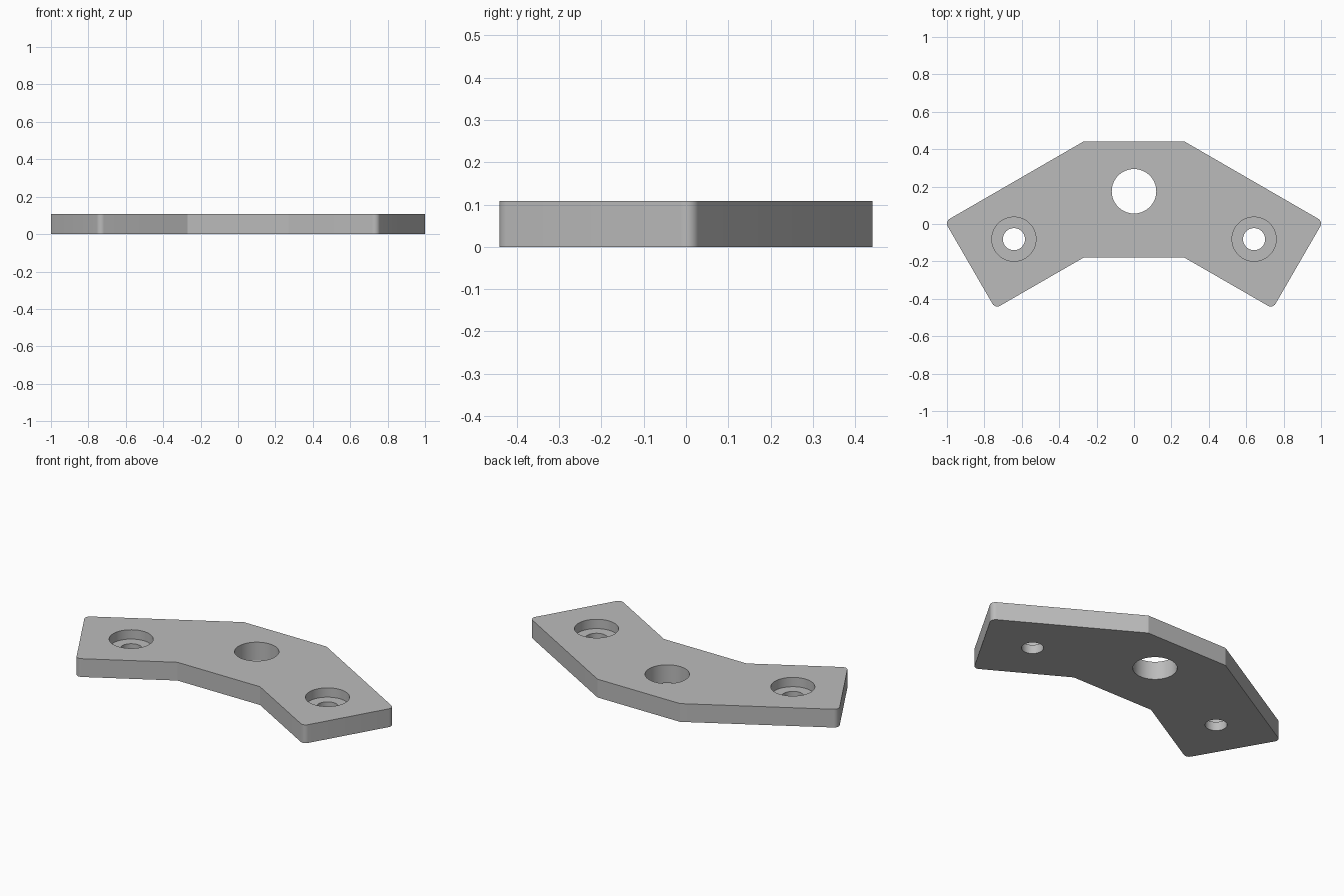
import bpy, bmesh, math

if "Cube" in bpy.data.objects:
    bpy.data.objects.remove(bpy.data.objects["Cube"])

THICK = 0.108
CORNER_R = 0.03
BORE_DEPTH = 0.055

grey = bpy.data.materials.new("plain grey")
grey.diffuse_color = (0.5, 0.5, 0.5, 1)
grey.use_nodes = True
grey.node_tree.nodes["Principled BSDF"].inputs["Base Color"].default_value = grey.diffuse_color


def rounded_corner(x, y, start):
    """Quarter-circle points for a square corner whose first edge normal is at `start` degrees."""
    a0, a1 = math.radians(start), math.radians(start - 90)
    cx = x - CORNER_R * (math.cos(a0) + math.cos(a1))
    cy = y - CORNER_R * (math.sin(a0) + math.sin(a1))
    return [(cx + CORNER_R * math.cos(a0 + (a1 - a0) * i / 8),
             cy + CORNER_R * math.sin(a0 + (a1 - a0) * i / 8)) for i in range(9)]


# Right half of the outline, then its mirror image
half = [(0.27, 0.441)]
half += rounded_corner(1.011, 0.013, 60)
half += rounded_corner(0.742, -0.452, -30)
half += [(0.27, -0.18)]
outline = half + [(-x, y) for x, y in reversed(half)]

# Angled plate
bm = bmesh.new()
base = bm.faces.new([bm.verts.new((x, y, 0)) for x, y in outline])
top = bmesh.ops.extrude_face_region(bm, geom=[base])["geom"]
bmesh.ops.translate(bm, vec=(0, 0, THICK),
                    verts=[v for v in top if isinstance(v, bmesh.types.BMVert)])
bmesh.ops.recalc_face_normals(bm, faces=bm.faces)
mesh = bpy.data.meshes.new("bracket_plate")
bm.to_mesh(mesh)
bm.free()
plate = bpy.data.objects.new("bracket_plate", mesh)
bpy.context.collection.objects.link(plate)
mesh.materials.append(grey)


def drill(name, x, y, radius, bottom):
    """Cut a round hole from above down to the height `bottom`."""
    height = 0.2 - bottom
    bpy.ops.mesh.primitive_cylinder_add(vertices=64, radius=radius, depth=height,
                                        location=(x, y, bottom + height / 2))
    cutter = bpy.context.object
    cutter.name = name
    cutter.data.materials.append(grey)
    mod = plate.modifiers.new(name, "BOOLEAN")
    mod.operation, mod.solver, mod.object = "DIFFERENCE", "EXACT", cutter
    bpy.ops.object.select_all(action="DESELECT")
    plate.select_set(True)
    bpy.context.view_layer.objects.active = plate
    bpy.ops.object.modifier_apply(modifier=name)
    bpy.data.objects.remove(cutter)


# Centre hole and two counterbored screw holes
drill("centre_hole", 0, 0.175, 0.119, -0.1)
for side in (-1, 1):
    drill("counterbore", side * 0.642, -0.081, 0.118, THICK - BORE_DEPTH)
    drill("screw_hole", side * 0.642, -0.081, 0.059, -0.1)

bpy.ops.object.shade_smooth_by_angle(angle=math.radians(20))
